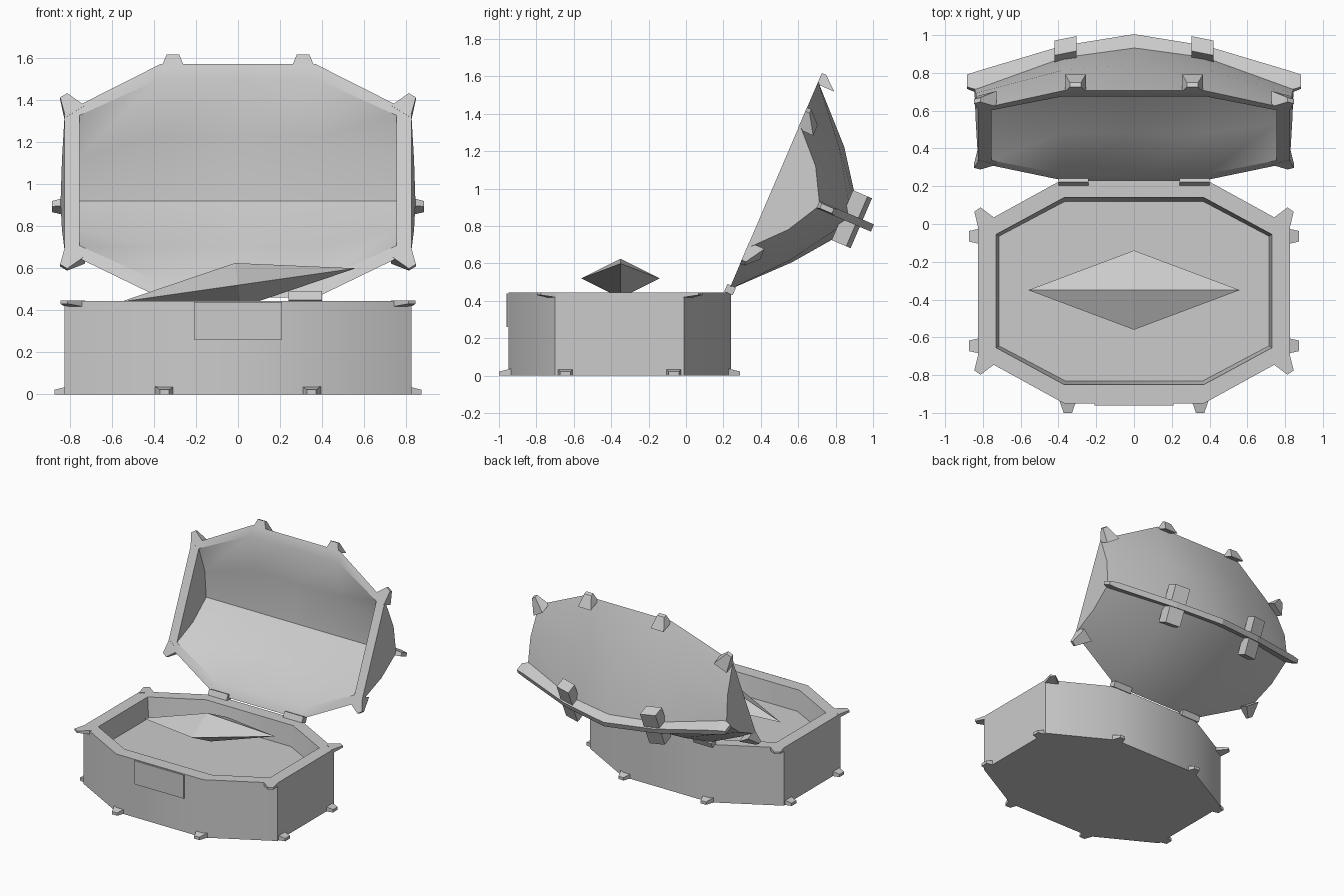
import bpy, bmesh
from math import radians
from mathutils import Vector

cube = bpy.data.objects.get("Cube")
if cube:
    bpy.data.objects.remove(cube, do_unlink=True)

grey = bpy.data.materials.new("plain_grey")
grey.use_nodes = True
colour = (0.6, 0.6, 0.6, 1)
grey.diffuse_color = colour
grey.node_tree.nodes["Principled BSDF"].inputs["Base Color"].default_value = colour

BASE_Y, RIM_Z = -0.355, 0.445
TILT = Vector((0, 0.394, 0.919))      # along the opened lid, hinge to front
OUT = Vector((0, 0.919, -0.394))      # out through the top of the lid
HINGE = Vector((0, 0.23, 0.46))


def lid_frame(p):
    return Vector((p[0], 0, 0)) + HINGE + TILT * p[1] + OUT * p[2]


def finish(name, bm, smooth=False):
    bmesh.ops.recalc_face_normals(bm, faces=bm.faces[:])
    mesh = bpy.data.meshes.new(name)
    bm.to_mesh(mesh)
    bm.free()
    mesh.materials.append(grey)
    ob = bpy.data.objects.new(name, mesh)
    bpy.context.collection.objects.link(ob)
    if smooth:
        bpy.ops.object.select_all(action='DESELECT')
        ob.select_set(True)
        bpy.context.view_layer.objects.active = ob
        bpy.ops.object.shade_smooth_by_angle(angle=radians(30))
    return ob


def solid(name, points, frame=Vector):
    """Convex solid around a few points."""
    bm = bmesh.new()
    vs = [bm.verts.new(frame(p)) for p in points]
    bmesh.ops.convex_hull(bm, input=vs)
    bmesh.ops.dissolve_limit(bm, angle_limit=0.01, verts=bm.verts[:], edges=bm.edges[:])
    return finish(name, bm)


def box(name, x, y, z, frame=Vector):
    return solid(name, [(a, b, c) for a in x for b in y for c in z], frame)


def spike(name, root, out, length, widths, heights, up=1, frame=Vector):
    """Tapered peg in the plane of the first two axes."""
    root, out = Vector(root), Vector(out).normalized()
    side = Vector((-out.y, out.x, 0))
    pts = []
    for reach, w, h in zip((0, length), widths, heights):
        for s in (-w, w):
            p = root + out * reach + side * s
            pts += [p, p + Vector((0, 0, up * h))]
    return solid(name, pts, frame)


def octagon(bm, x, y, cx, cy, z):
    pts = [(cx, -y), (x, -cy), (x, cy), (cx, y), (-cx, y), (-x, cy), (-x, -cy), (-cx, -y)]
    return [bm.verts.new((a, BASE_Y + b, z)) for a, b in pts]


# Hollow base tub
bm = bmesh.new()
rings = [octagon(bm, 0.825, 0.595, 0.37, 0.345, 0),
         octagon(bm, 0.825, 0.595, 0.37, 0.345, RIM_Z),
         octagon(bm, 0.73, 0.495, 0.37, 0.3, RIM_Z),
         octagon(bm, 0.715, 0.475, 0.365, 0.29, 0.29)]
for a, b in zip(rings, rings[1:]):
    for i in range(8):
        j = (i + 1) % 8
        bm.faces.new((a[i], a[j], b[j], b[i]))
bm.faces.new(rings[0])
bm.faces.new(rings[-1])
finish("base_tub", bm, True)

# Latch plate
box("latch_plate", (-0.21, 0.21), (-0.96, -0.951), (0.26, 0.44))

# Domed lid: outer and inner skins from cross-sections (x, along, out)
end = [(0.825, 0.24, 0), (0.838, 0.42, 0.165), (0.845, 0.605, 0.268),
       (0.838, 0.79, 0.165), (0.825, 0.96, 0)]
shoulder = [(0.37, 0, 0), (0.37, 0.27, 0.235), (0.37, 0.605, 0.455),
            (0.37, 0.94, 0.235), (0.37, 1.21, 0)]
middle = [(0, 0, 0), (0, 0.265, 0.25), (0, 0.605, 0.51), (0, 0.945, 0.265), (0, 1.21, 0)]
in_end = [(0.755, 0.27, 0), (0.755, 0.42, 0.145), (0.755, 0.605, 0.244),
          (0.755, 0.79, 0.145), (0.755, 0.945, 0)]
in_mid = [(0.38, 0.085, 0), (0.38, 0.32, 0.135), (0.38, 0.605, 0.244),
          (0.38, 0.89, 0.135), (0.38, 1.13, 0)]


def flip(section):
    return [(-x, u, v) for x, u, v in section]


def skin(bm, sections):
    rows = [[bm.verts.new(lid_frame(p)) for p in s] for s in sections]
    for a, b in zip(rows, rows[1:]):
        for i in range(4):
            bm.faces.new((a[i], a[i + 1], b[i + 1], b[i]))
    bm.faces.new(rows[0])
    bm.faces.new(rows[-1])
    return rows


bm = bmesh.new()
in_centre = [(0, u, v) for _, u, v in in_mid]
outer = skin(bm, [flip(end), flip(shoulder), middle, shoulder, end])
inner = skin(bm, [flip(in_end), flip(in_mid), in_centre, in_mid, in_end])
for k in range(4):
    for e in (0, -1):
        bm.faces.new((outer[k][e], outer[k + 1][e], inner[k + 1][e], inner[k][e]))
for k in (0, -1):
    bm.faces.new((outer[k][0], outer[k][-1], inner[k][-1], inner[k][0]))
finish("lid_shell", bm, True)

# Band along the lid ridge
half = [(0, 0.49, 0.575), (0.38, 0.43, 0.508), (0.82, 0.25, 0.365), (0.885, 0.275, 0.345)]
path = [(-x, a, b) for x, a, b in half[:0:-1]] + half
bm = bmesh.new()
rows = []
for x, low, high in path:
    t = 0.014 if abs(x) > 0.85 else 0.021
    rows.append([bm.verts.new(lid_frame((x, 0.605 + s, v)))
                 for s, v in ((-t, low), (t, low), (t, high), (-t, high))])
for a, b in zip(rows, rows[1:]):
    for i in range(4):
        j = (i + 1) % 4
        bm.faces.new((a[i], a[j], b[j], b[i]))
bm.faces.new(rows[0])
bm.faces.new(rows[-1])
finish("ridge_band", bm)

# Paired fittings, feet and corner spikes
for side, s in (("left", 1), ("right", -1)):
    # Clasp block crossing the ridge band, tilted to follow the lid
    solid(side + "_band_block",
          [(s * x, u, v + drop) for x, drop in ((0.305, 0.01), (0.42, -0.015))
           for u in (0.46, 0.75) for v in (0.415, 0.5)], lid_frame)
    # Hinge
    box(side + "_hinge", sorted((s * 0.24, s * 0.4)), (-0.02, 0.025), (-0.02, 0.03), lid_frame)
    # Spike on the front edge of the lid
    spike(side + "_lid_front_spike", (s * 0.31, 1.195, 0), (0, 1, 0), 0.065,
          (0.055, 0.03), (0.1, 0.025), 1, lid_frame)
    for end_name, e in (("back", 1), ("front", -1)):
        tag = side + "_" + end_name
        spike(tag + "_foot", (s * 0.35, BASE_Y + e * 0.58, 0), (0, e, 0), 0.065,
              (0.045, 0.022), (0.038, 0.022))
        spike(tag + "_side_foot", (s * 0.81, BASE_Y + e * 0.29, 0), (s, 0, 0), 0.063,
              (0.042, 0.028), (0.038, 0.022))
        spike(tag + "_rim_spike", (s * 0.775, BASE_Y + e * 0.35, RIM_Z + 0.001),
              (s * 0.55, e * 0.83, 0), 0.098, (0.055, 0.02), (0.03, 0.015), -1)
        spike(tag + "_lid_spike", (s * 0.775, 0.605 + e * 0.36, -0.001),
              (s * 0.55, e * 0.83, 0), 0.1, (0.055, 0.02), (0.09, 0.025), 1, lid_frame)

# Tilted gem floating above the tub floor
solid("gem", [(-0.56, -0.35, 0.44), (0.56, -0.35, 0.6), (0, -0.14, 0.52),
              (0, -0.56, 0.52), (-0.015, -0.35, 0.625), (0.015, -0.35, 0.415)])
